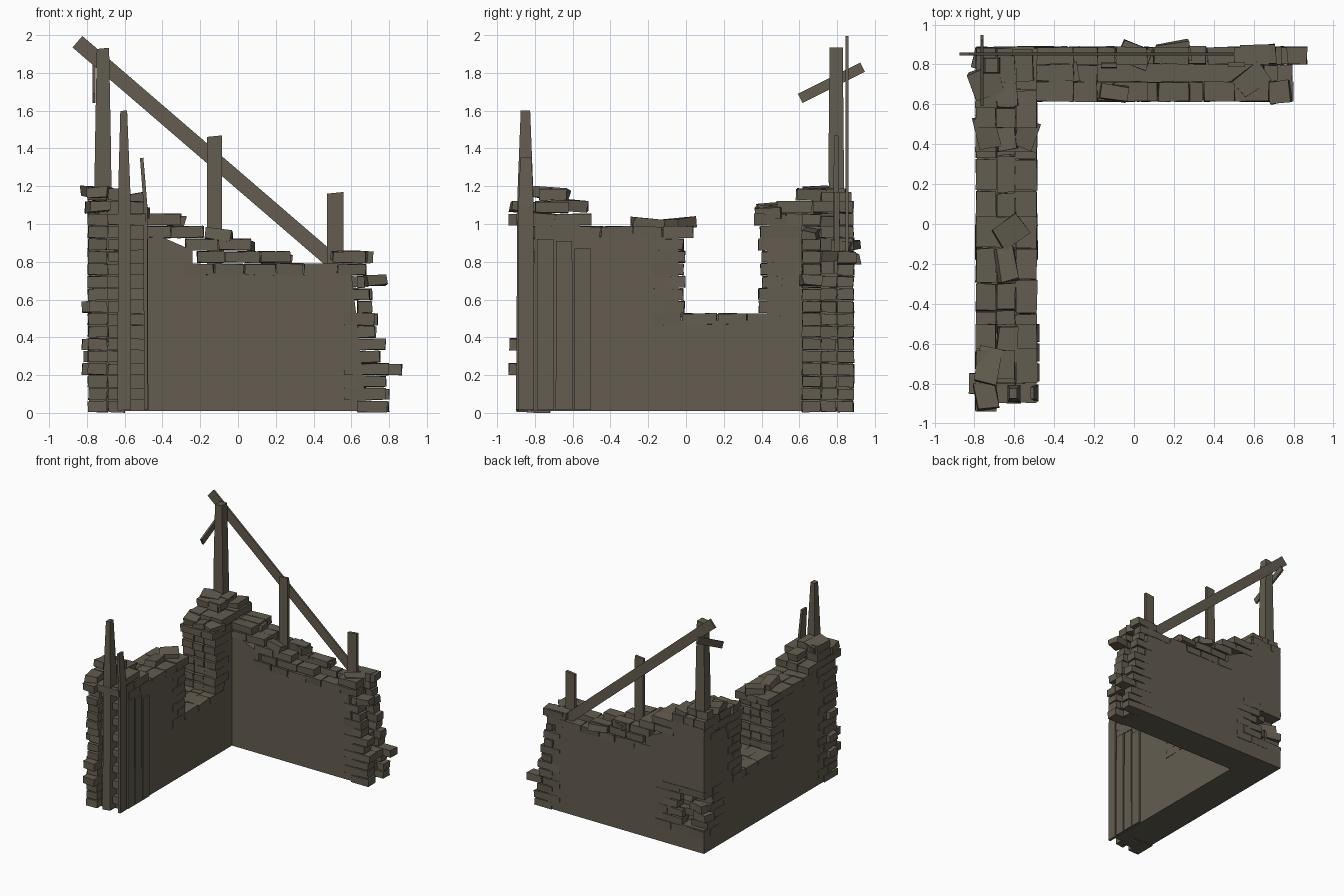
import bpy, bmesh, math, random
from mathutils import Vector, Matrix, Euler

if "Cube" in bpy.data.objects:
    bpy.data.objects.remove(bpy.data.objects["Cube"])

random.seed(4)
R = random.uniform
mat = bpy.data.materials.new("weathered grey brown")
mat.diffuse_color = (0.125, 0.108, 0.08, 1)
mat.use_nodes = True
mat.node_tree.nodes["Principled BSDF"].inputs["Base Color"].default_value = mat.diffuse_color

PITCH, BRICK_H = 0.066, 0.059
# Brick rows through each wall's thickness: outer, middle, inner
ROWS = {"back": [(0.80, 0.89), (0.715, 0.80), (0.613, 0.715)],
        "left": [(-0.795, -0.69), (-0.69, -0.595), (-0.595, -0.484)]}


def finish(bm, name):
    bmesh.ops.recalc_face_normals(bm, faces=bm.faces)
    me = bpy.data.meshes.new(name)
    bm.to_mesh(me)
    bm.free()
    me.materials.append(mat)
    ob = bpy.data.objects.new(name, me)
    bpy.context.collection.objects.link(ob)
    return ob


def brick(bm, centre, size, rot=(0, 0, 0), jitter=0.004):
    m = Matrix.Translation(centre) @ Euler(rot).to_matrix().to_4x4() @ Matrix.Diagonal((*size, 1))
    for v in bmesh.ops.create_cube(bm, size=1, matrix=m)["verts"]:
        v.co += Vector((R(-1, 1), R(-1, 1), R(-1, 1))) * jitter
        v.co.z = max(v.co.z, 0)


def course(bm, wall, k, s0, s1, rows=(0, 1, 2)):
    """One course of bricks along a wall, from s0 to s1, in the chosen rows."""
    n = max(1, round((s1 - s0) / 0.17))
    z = 0.004 + k * PITCH + BRICK_H / 2
    for r in rows:
        t0, t1 = ROWS[wall][r]
        cuts = [s0 + (s1 - s0) * i / n + (R(-.015, .015) if 0 < i < n else 0) for i in range(n + 1)]
        for a, b in zip(cuts, cuts[1:]):
            s, t = (a + b) / 2, (t0 + t1) / 2
            ls, lt = b - a - 0.006, t1 - t0 - 0.004
            if wall == "back":
                brick(bm, (s, t, z), (ls, lt, BRICK_H))
            else:
                brick(bm, (t, s, z), (lt, ls, BRICK_H))


def core(name, wall, profile, t0, t1):
    """Solid wall from a side profile (s, z) extruded through its thickness."""
    bm = bmesh.new()
    place = (lambda s, t, z: (s, t, z)) if wall == "back" else (lambda s, t, z: (t, s, z))
    f = bm.faces.new([bm.verts.new(place(s, t0, z)) for s, z in profile])
    ext = bmesh.ops.extrude_face_region(bm, geom=[f])["geom"]
    off = Vector(place(0, t1 - t0, 0))
    for v in ext:
        if isinstance(v, bmesh.types.BMVert):
            v.co += off
    return finish(bm, name)


def timber(name, stations):
    """Upright timber lofted through (x, y, z, width x, width y) stations."""
    bm = bmesh.new()
    rings = [[bm.verts.new((x + sx * wx / 2, y + sy * wy / 2, z + sx * wx * 0.05))
              for sx, sy in ((-1, -1), (1, -1), (1, 1), (-1, 1))] for x, y, z, wx, wy in stations]
    for a, b in zip(rings, rings[1:]):
        for i in range(4):
            bm.faces.new((a[i], a[(i + 1) % 4], b[(i + 1) % 4], b[i]))
    bm.faces.new(rings[0])
    bm.faces.new(rings[-1])
    return finish(bm, name)


def plank(name, a, b, width, thick):
    """Sloping board between two points, standing on edge."""
    a, b = Vector(a), Vector(b)
    d = (b - a).normalized()
    side = d.cross(Vector((0, 0, 1))).normalized()
    up = side.cross(d)
    bm = bmesh.new()
    rings = [[bm.verts.new(p + up * width / 2 * u + side * thick / 2 * s)
              for u, s in ((-1, -1), (1, -1), (1, 1), (-1, 1))] for p in (a, b)]
    for i in range(4):
        bm.faces.new([rings[0][i], rings[0][(i + 1) % 4], rings[1][(i + 1) % 4], rings[1][i]])
    bm.faces.new(rings[0])
    bm.faces.new(rings[1])
    return finish(bm, name)


# Plastered wall cores
left = core("left_wall", "left", [
    (-0.82, 0.01), (0.885, 0.01), (0.885, 1.06), (0.5, 1.04), (0.43, 0.98), (0.43, 0.49), (-0.04, 0.49),
    (-0.04, 0.93), (-0.5, 0.93), (-0.6, 1.03), (-0.8, 1.06)], -0.788, -0.49)
back = core("back_wall", "back", [
    (-0.5, 0.01), (0.68, 0.01), (0.64, 0.4), (0.6, 0.74), (-0.24, 0.74), (-0.24, 0.86), (-0.4, 0.93),
    (-0.5, 1.0)], 0.62, 0.885)

# Hole broken through the outer skin at the back corner
bm = bmesh.new()
bmesh.ops.create_cube(bm, size=1, matrix=Matrix.Translation((-0.74, 0.9, 0.335)) @ Matrix.Diagonal((0.52, 0.24, 0.26, 1)))
cutter = finish(bm, "hole_cutter")
cutter.hide_render = True
cutter.hide_viewport = True
for w in (left, back):
    m = w.modifiers.new("hole", "BOOLEAN")
    m.operation, m.object, m.solver = "DIFFERENCE", cutter, "EXACT"

# Broken crest courses
bm = bmesh.new()
for k, s0, s1 in [(12, -.22, .28), (13, -.28, .07), (11, -.29, .68), (12, .5, .68)]:
    course(bm, "back", k, s0, s1, (0, 2))
for k, s0, s1 in [(14, -.5, -.18), (15, -.5, -.3)]:
    course(bm, "back", k, s0, s1)
course(bm, "back", 16, -.6, -.5, (0, 1))
for k, s0, s1 in [(14, -.77, .04), (15, -.9, -.5), (16, -.8, -.62), (14, .39, .8),
                  (15, .36, .885), (16, .48, .885)]:
    course(bm, "left", k, s0, s1)
course(bm, "left", 17, -.78, -.63, (0, 1))
course(bm, "left", 17, .58, .85, (0, 1))
finish(bm, "crest_bricks")

# Toothed wall ends
bm = bmesh.new()
for k in range(11):
    inner = 0.56 if k % 2 else 0.63
    tip = 0.87 if k == 3 else 0.8 - 0.011 * k + (0.035 if k % 2 else 0) * R(0.3, 1)
    course(bm, "back", k, inner, tip, (0,))
    course(bm, "back", k, inner, min(tip, 0.82) + R(-.02, .01), (2,))
    course(bm, "back", k, inner, tip - R(.05, .1), (1,))
for k in range(16):
    tip = -0.94 if k in (3, 5, 15) else R(-0.9, -0.86)
    course(bm, "left", k, tip, -0.64 if k % 2 else -0.71, (0,))
    course(bm, "left", k, R(-0.85, -0.83), -0.72, (1,))
    if k % 2:
        brick(bm, (-0.545, -0.82, 0.034 + k * PITCH), (0.1, 0.09, BRICK_H))
for k in (5, 3, 8):
    brick(bm, (-0.79, -0.8, 0.034 + k * PITCH), (0.07, 0.1, BRICK_H))
finish(bm, "wall_end_bricks")

# Window jambs and sill
bm = bmesh.new()
course(bm, "left", 7, -.18, .5)
for k in range(8, 14):
    course(bm, "left", k, -.18 if k % 2 else -.11, -.005 + R(-.012, .005))
    course(bm, "left", k, .385 + R(-.005, .02), .57 if k % 2 else .51)
finish(bm, "window_bricks")

# Ragged bricks around the corner hole
bm = bmesh.new()
for k in range(2, 8):
    course(bm, "back", k, -.57 + R(-.06, .05), -.4 if k % 2 else -.33, (0,))
    course(bm, "left", k, .62 if k % 2 else .68, .78 + R(-.01, .04), (0,))
course(bm, "back", 2, -.79, -.57, (0,))
course(bm, "back", 7, -.79, -.57, (0,))
for x, y, k in [(-.72, .8, 3), (-.6, .79, 4), (-.7, .8, 5), (-.58, .8, 6), (-.74, .82, 4)]:
    brick(bm, (x, y, 0.034 + k * PITCH), (0.14, 0.1, BRICK_H), (0, 0, R(-.3, .3)), 0.008)
finish(bm, "corner_hole_bricks")

# Loose stones lying on the wall tops: x, y, z, length x, length y, turn in degrees
bm = bmesh.new()
for x, y, z, lx, ly, a in [
        (-.73, -.71, 1.16, .11, .17, -12), (-.64, -.62, 1.1, .1, .2, -5), (-.74, -.86, 1.09, .11, .13, 10),
        (-.62, -.04, 1.005, .15, .12, 35), (-.64, -.2, 1.005, .09, .17, 8), (-.74, .46, 1.08, .11, .16, 15),
        (-.64, .44, 1.06, .1, .14, 5), (-.54, .45, 1.06, .1, .14, -15), (-.74, .71, 1.165, .15, .14, 20),
        (-.64, .68, 1.15, .11, .18, 5), (-.56, .8, 1.13, .1, .16, 3), (0, .85, .89, .16, .1, -22),
        (.2, .86, .82, .16, .1, 8), (.59, .72, .83, .16, .11, 35), (.73, .66, .7, .1, .1, 10),
        (-.1, .66, .94, .14, .08, -8), (-.36, .75, 1.02, .15, .1, 10), (.62, .85, .82, .18, .09, 2)]:
    brick(bm, (x, y, z), (lx, ly, 0.055), (R(-.12, .12), R(-.12, .12), math.radians(a)), 0.008)
finish(bm, "loose_stones")

# Roof posts on the back wall
timber("corner_post", [(-.715, .80, .8, .1, .085), (-.715, .795, 1.4, .085, .08), (-.715, .795, 1.93, .065, .07)])
timber("middle_post", [(-.125, .795, .6, .08, .03), (-.125, .795, 1.2, .08, .028), (-.125, .795, 1.465, .08, .022)])
timber("short_post", [(.515, .80, .6, .085, .025), (.515, .80, 1.165, .085, .025)])

# Fallen rafter and broken brace
plank("rafter", (-.85, .853, 1.965), (.52, .853, .785), .08, .016)
plank("brace", (-.762, .605, 1.665), (-.762, .935, 1.83), .055, .016)

# Splintered timbers at the front end
timber("front_post", [(-.602, -.855, .015, .072, .09), (-.602, -.85, 1.15, .066, .085), (-.605, -.85, 1.6, .036, .05)])
timber("front_board", [(-.488, -.847, .015, .02, .085), (-.49, -.847, 1.1, .02, .08), (-.51, -.847, 1.35, .018, .06)])
for i, (y, top) in enumerate([(-.745, .92), (-.645, .91), (-.547, .87)]):
    timber(f"lining_board_{i + 1}", [(-.485, y, .015, .02, .09), (-.485, y, top, .018, .085)])
